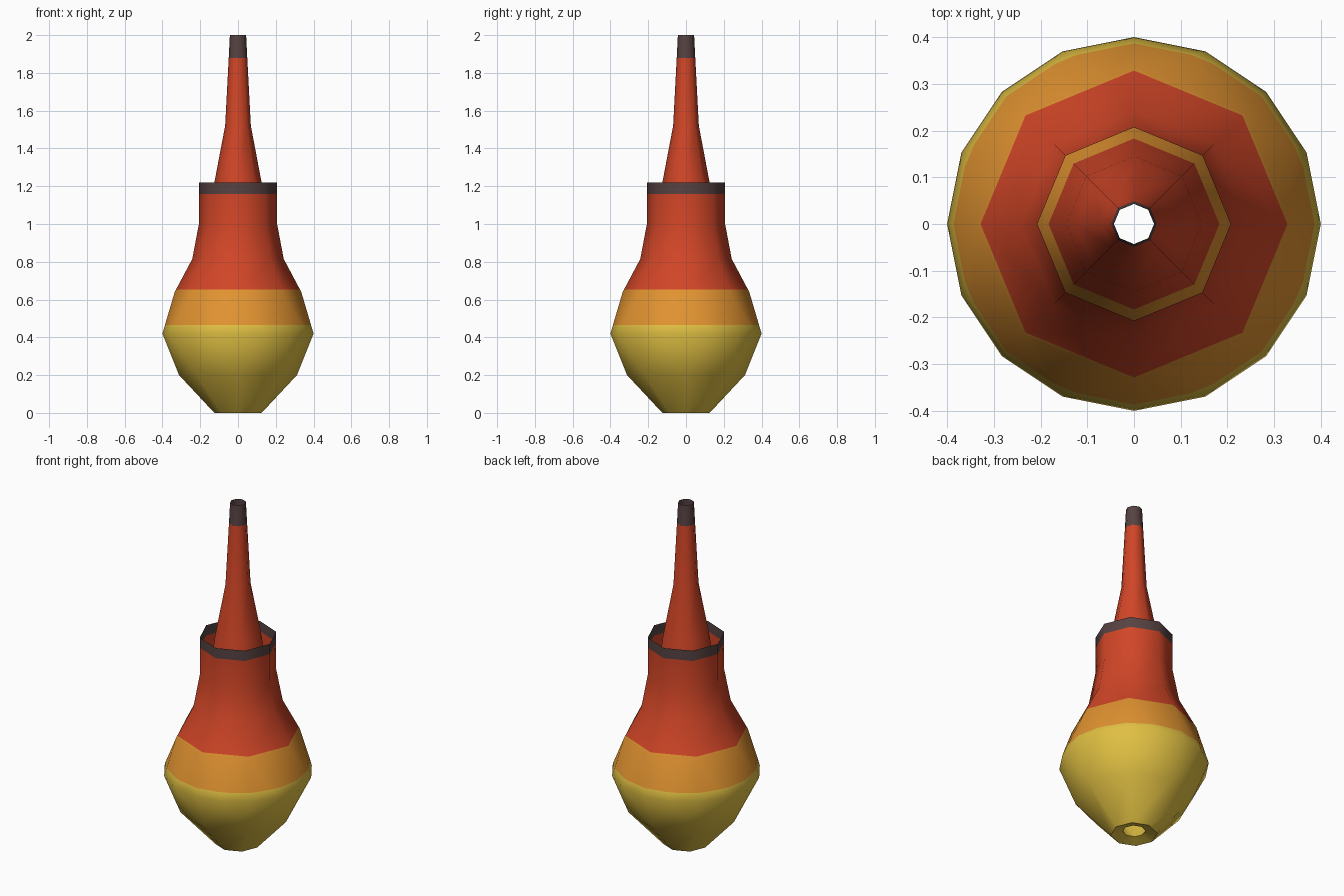
import bpy, bmesh, math

if "Cube" in bpy.data.objects:
    bpy.data.objects.remove(bpy.data.objects["Cube"])

def mat(name, rgb):
    m = bpy.data.materials.new(name)
    m.diffuse_color = (*rgb, 1)
    m.use_nodes = True
    m.node_tree.nodes["Principled BSDF"].inputs["Base Color"].default_value = m.diffuse_color
    return m

MATS = [mat("yellow", (0.74, 0.52, 0.055)), mat("orange", (0.75, 0.29, 0.03)),
        mat("red", (0.63, 0.06, 0.02)), mat("dark brown", (0.095, 0.055, 0.055))]

def lathe(name, profile, dark_z):
    """Revolve (radius, z, sides) rings; 8 and 16 sided rings may be mixed."""
    bm = bmesh.new()
    rings = []
    for r, z, n in profile:
        rings.append([bm.verts.new((r * math.cos(2 * math.pi * i / n),
                                    r * math.sin(2 * math.pi * i / n), z)) for i in range(n)])
    for a, b in zip(rings, rings[1:]):
        if len(a) > len(b):
            a, b = b, a
        n, m = len(a), len(b)
        for i in range(n):
            j = (i + 1) % n
            if n == m:
                bm.faces.new((a[i], a[j], b[j], b[i]))
            else:
                p, q, s = b[2 * i], b[2 * i + 1], b[(2 * i + 2) % m]
                bm.faces.new((a[i], q, p))
                bm.faces.new((a[i], a[j], q))
                bm.faces.new((a[j], s, q))
    # cut colour bands at fixed heights
    bands = (0.465, 0.652, dark_z)
    for z in bands:
        bmesh.ops.bisect_plane(bm, geom=bm.verts[:] + bm.edges[:] + bm.faces[:],
                               plane_co=(0, 0, z), plane_no=(0, 0, 1))
    bmesh.ops.recalc_face_normals(bm, faces=bm.faces[:])
    # make the surface face outward
    f = max(bm.faces, key=lambda f: f.calc_center_median().xy.length)
    if f.normal.xy.dot(f.calc_center_median().xy) < 0:
        bmesh.ops.reverse_faces(bm, faces=bm.faces[:])
    for f in bm.faces:
        f.material_index = sum(f.calc_center_median().z > z for z in bands)
    me = bpy.data.meshes.new(name)
    bm.to_mesh(me)
    bm.free()
    for m in MATS:
        me.materials.append(m)
    ob = bpy.data.objects.new(name, me)
    bpy.context.collection.objects.link(ob)
    bpy.ops.object.select_all(action='DESELECT')
    ob.select_set(True)
    bpy.context.view_layer.objects.active = ob
    bpy.ops.object.shade_smooth_by_angle(angle=math.radians(60))
    return ob

# bulb-shaped outer shell with an open collar and a holed base
lathe("outer_shell", [(0.06, 0.02, 8), (0.125, 0, 8), (0.312, 0.2, 8), (0.4, 0.42, 16),
                      (0.335, 0.64, 8), (0.242, 0.815, 8), (0.207, 1.0, 8),
                      (0.207, 1.22, 8)], 1.16)

# inner spout that rises out of the collar, flaring inside the shell
lathe("inner_spout", [(0.06, 0.02, 8), (0.2, 0.25, 8), (0.225, 0.45, 8), (0.183, 0.652, 8),
                      (0.145, 1.08, 8), (0.125, 1.22, 8), (0.068, 1.52, 8),
                      (0.049, 1.88, 8), (0.043, 2.0, 8)], 1.88)
